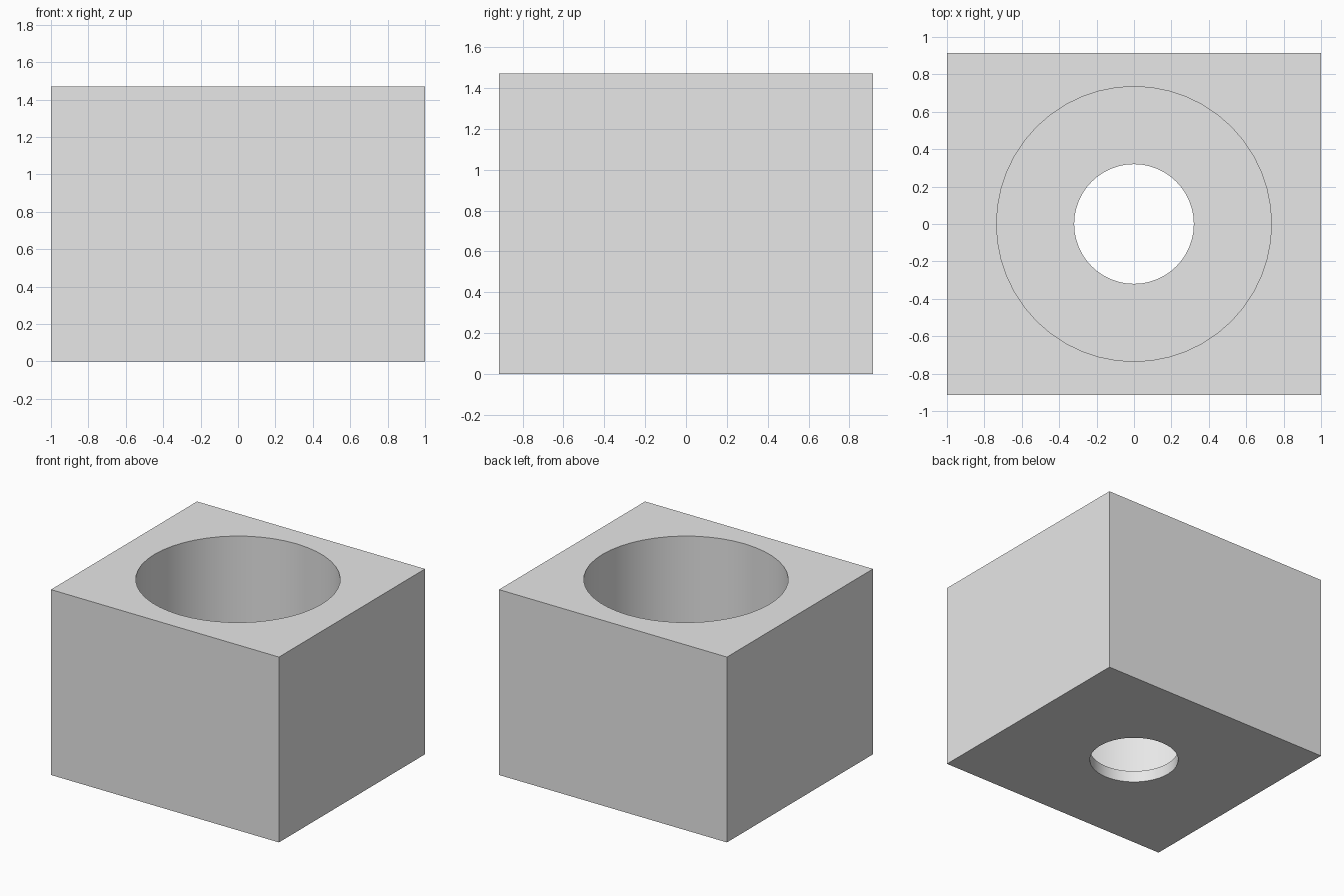
import bpy
import bmesh
import math

cube = bpy.data.objects.get("Cube")
if cube:
    bpy.data.objects.remove(cube, do_unlink=True)

WIDTH, DEPTH, HEIGHT = 2.0, 1.83, 1.47
FLOOR = 0.09
BORE_RADIUS, HOLE_RADIUS = 0.735, 0.32
SEGMENTS = 48

# Plain grey
grey = bpy.data.materials.new("light_grey")
grey.use_nodes = True
colour = (0.8, 0.8, 0.8, 1)
grey.diffuse_color = colour
grey.node_tree.nodes["Principled BSDF"].inputs["Base Color"].default_value = colour

bm = bmesh.new()


def circle(radius, z):
    """Ring of edges around the vertical axis."""
    verts = []
    for i in range(SEGMENTS):
        a = math.tau * i / SEGMENTS
        verts.append(bm.verts.new((radius * math.cos(a), radius * math.sin(a), z)))
    return verts


def rectangle(z):
    x, y = WIDTH / 2, DEPTH / 2
    return [bm.verts.new((sx * x, sy * y, z))
            for sx, sy in ((1, 1), (-1, 1), (-1, -1), (1, -1))]


def bridge(a, b, smooth=False):
    """Quads between two loops of equal length."""
    for i in range(len(a)):
        j = (i + 1) % len(a)
        bm.faces.new((a[i], a[j], b[j], b[i])).smooth = smooth


def pierced_face(corners, ring):
    """Flat rectangle with a round opening, fanned from each corner."""
    quarter = SEGMENTS // 4
    eighth = quarter // 2
    for k, corner in enumerate(corners):
        start = k * quarter
        for i in range(start, start + quarter):
            bm.faces.new((corner, ring[i], ring[(i + 1) % SEGMENTS]))
        bm.faces.new((corner, corners[(k + 1) % 4], ring[(start + quarter) % SEGMENTS]))


# Outer walls
base, top = rectangle(0), rectangle(HEIGHT)
bridge(base, top)

# Wide bore, its floor, and the narrow drain hole
bore_top = circle(BORE_RADIUS, HEIGHT)
bore_floor = circle(BORE_RADIUS, FLOOR)
hole_top = circle(HOLE_RADIUS, FLOOR)
hole_base = circle(HOLE_RADIUS, 0)
pierced_face(top, bore_top)
bridge(bore_top, bore_floor, True)
bridge(bore_floor, hole_top)
bridge(hole_top, hole_base, True)
pierced_face(base, hole_base)

bmesh.ops.recalc_face_normals(bm, faces=bm.faces)
mesh = bpy.data.meshes.new("bored_block")
bm.to_mesh(mesh)
bm.free()
mesh.materials.append(grey)

block = bpy.data.objects.new("bored_block", mesh)
bpy.context.collection.objects.link(block)
bpy.context.view_layer.objects.active = block
block.select_set(True)
bpy.ops.object.shade_smooth_by_angle(angle=math.radians(30))
